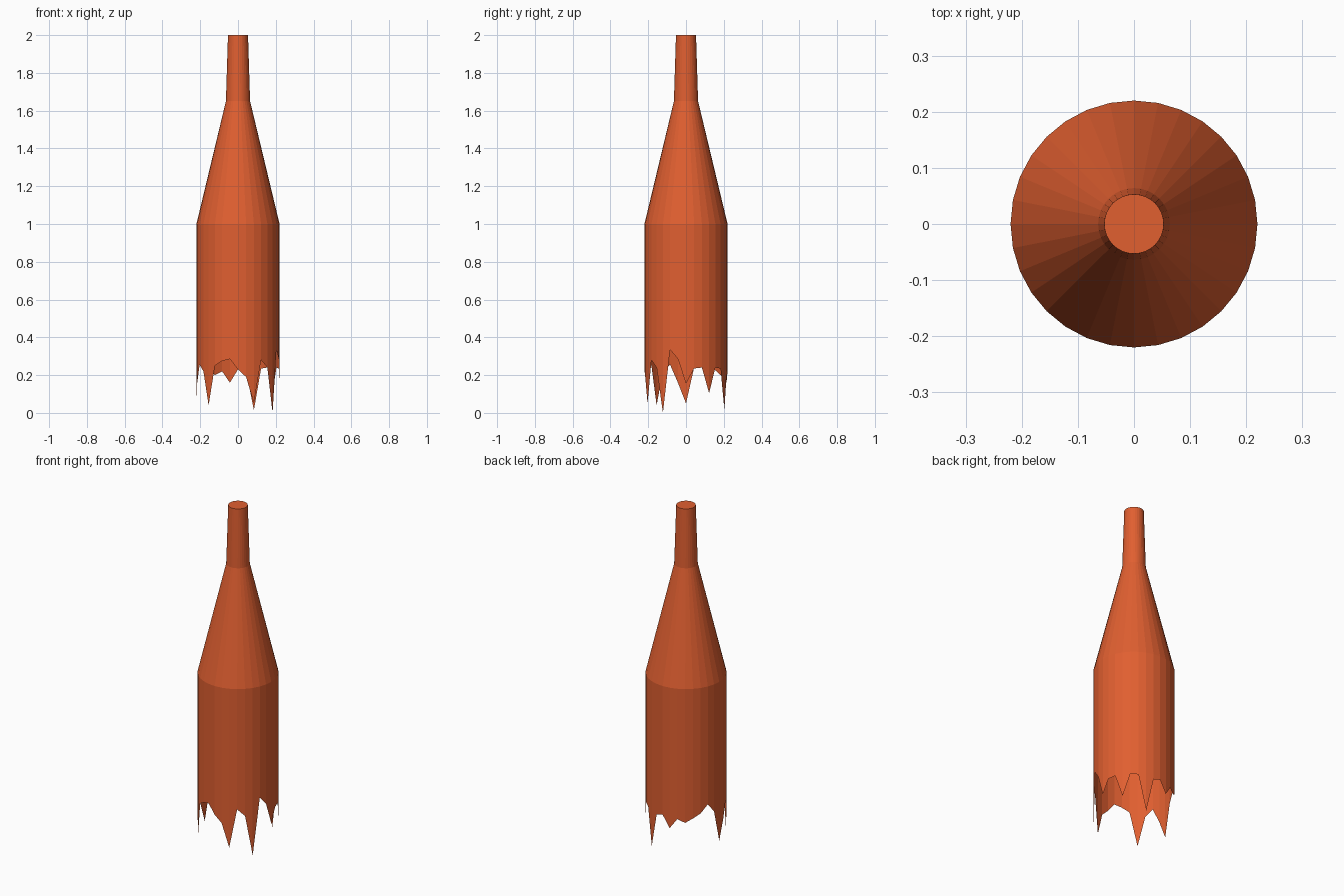
import bpy, bmesh, math

cube = bpy.data.objects.get("Cube")
if cube:
    bpy.data.objects.remove(cube, do_unlink=True)

SIDES = 32
# Profile of the intact part: radius, height
PROFILE = [(0.22, 1.0), (0.064, 1.65), (0.053, 2.0)]
# Height of the broken rim at each side, counter-clockwise from +x
RIM = [0.155, 0.235, 0.24, 0.105, 0.24, 0.235, 0.015, 0.22,
       0.23, 0.16, 0.22, 0.20, 0.225, 0.25, 0.295, 0.24,
       0.05, 0.16, 0.255, 0.22, 0.04, 0.25, 0.275, 0.285,
       0.23, 0.19, 0.05, 0.28, 0.24, 0.0, 0.335, 0.285]


def ring(bm, radius, heights):
    verts = []
    for i, z in enumerate(heights):
        a = math.tau * i / SIDES
        verts.append(bm.verts.new((radius * math.cos(a), radius * math.sin(a), z)))
    return verts


# Terracotta material
mat = bpy.data.materials.new("burnt_orange")
mat.use_nodes = True
colour = (0.75, 0.115, 0.03, 1.0)
mat.diffuse_color = colour
mat.node_tree.nodes["Principled BSDF"].inputs["Base Color"].default_value = colour

# Bottle shell: jagged open rim, straight body, sloped shoulder, capped neck
bm = bmesh.new()
rings = [ring(bm, PROFILE[0][0], RIM)]
rings += [ring(bm, r, [z] * SIDES) for r, z in PROFILE]
for low, high in zip(rings, rings[1:]):
    for i in range(SIDES):
        j = (i + 1) % SIDES
        bm.faces.new((low[i], low[j], high[j], high[i]))
bm.faces.new(rings[-1])

mesh = bpy.data.meshes.new("broken_bottle")
bm.to_mesh(mesh)
bm.free()
mesh.materials.append(mat)
bottle = bpy.data.objects.new("broken_bottle", mesh)
bpy.context.collection.objects.link(bottle)
